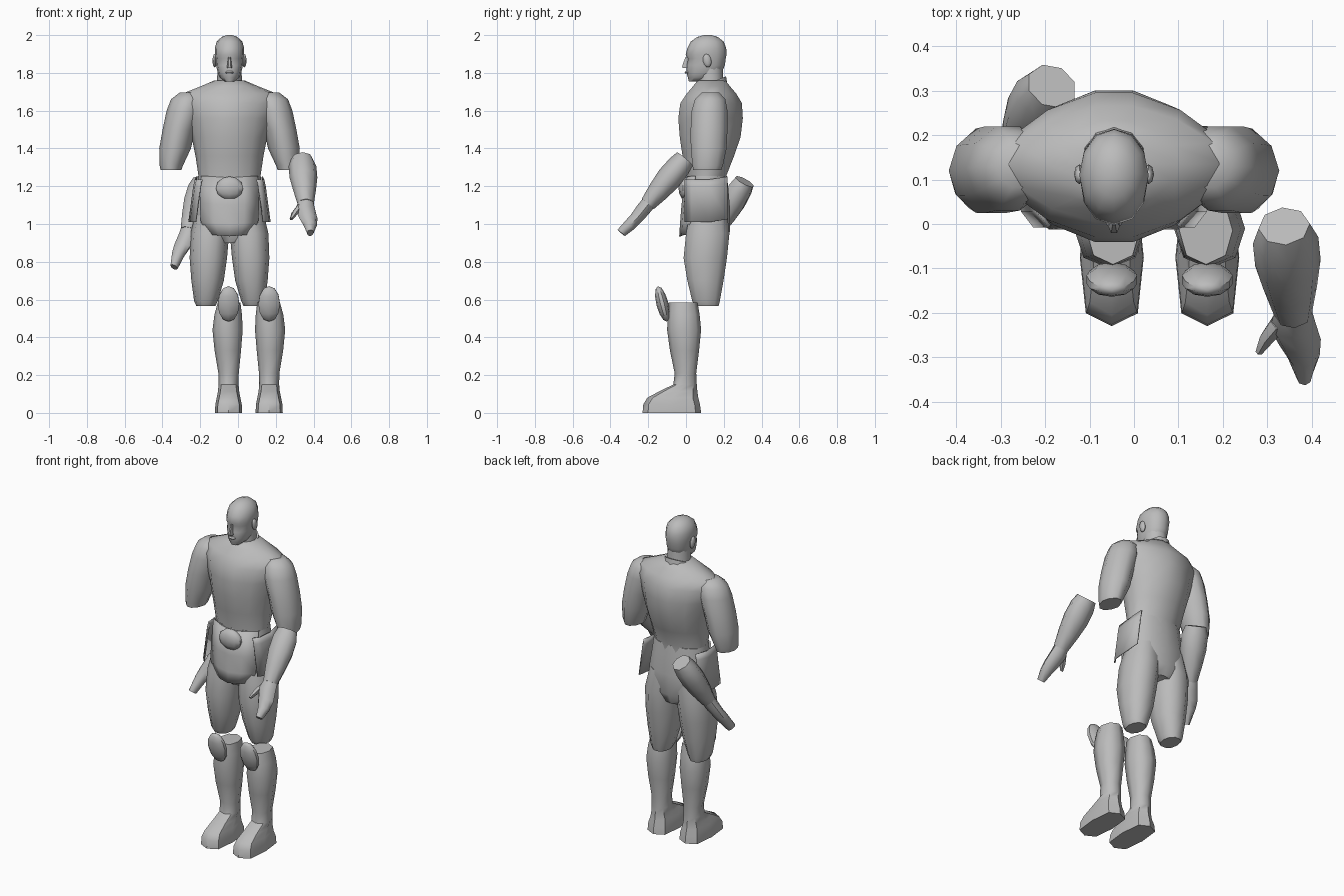
import bpy, bmesh, math
from mathutils import Vector, Matrix

cube = bpy.data.objects.get("Cube")
if cube:
    bpy.data.objects.remove(cube, do_unlink=True)

GREY = (0.5, 0.5, 0.5, 1)
mat = bpy.data.materials.new("plain_grey")
mat.use_nodes = True
mat.diffuse_color = GREY
mat.node_tree.nodes["Principled BSDF"].inputs["Base Color"].default_value = GREY

MID = -0.045   # the body's own centre line


def finish(name, bm, matrix=Matrix(), angle=45):
    """Turn a bmesh into a named, coloured, smooth shaded object."""
    bmesh.ops.transform(bm, matrix=matrix, verts=bm.verts)
    bmesh.ops.recalc_face_normals(bm, faces=bm.faces)
    mesh = bpy.data.meshes.new(name)
    bm.to_mesh(mesh)
    bm.free()
    mesh.materials.append(mat)
    obj = bpy.data.objects.new(name, mesh)
    bpy.context.collection.objects.link(obj)
    bpy.ops.object.select_all(action='DESELECT')
    obj.select_set(True)
    bpy.context.view_layer.objects.active = obj
    bpy.ops.object.shade_smooth_by_angle(angle=math.radians(angle))
    return obj


def loft(name, rings, n=12, power=1.0, matrix=Matrix(), lean=0.0, angle=45):
    """Skin rings (x, y, z, rx, ry[, power]); power > 1 is diamond, < 1 is boxy."""
    bm = bmesh.new()
    loops = []
    for x, y, z, rx, ry, *p in rings:
        p = p[0] if p else power
        loop = []
        for i in range(n):
            a = 2 * math.pi * i / n
            c, s = math.cos(a), math.sin(a)
            u = math.copysign(abs(c) ** p, c) * rx
            v = math.copysign(abs(s) ** p, s) * ry
            loop.append(bm.verts.new((x + u, y + v, z + v * lean)))
        loops.append(loop)
    for a, b in zip(loops, loops[1:]):
        for i in range(n):
            j = (i + 1) % n
            bm.faces.new((a[i], a[j], b[j], b[i]))
    bm.faces.new(loops[0])
    bm.faces.new(loops[-1])
    return finish(name, bm, matrix, angle)


def sheet(name, rows, thickness=0.008):
    """Thin panel from rows of points."""
    bm = bmesh.new()
    grid = [[bm.verts.new(p) for p in row] for row in rows]
    for a, b in zip(grid, grid[1:]):
        for i in range(len(a) - 1):
            bm.faces.new((a[i], a[i + 1], b[i + 1], b[i]))
    obj = finish(name, bm)
    mod = obj.modifiers.new("thickness", 'SOLIDIFY')
    mod.thickness = thickness
    mod.offset = 0
    return obj


def ball(name, centre, size, tilt=0.0, u=10, v=6):
    bm = bmesh.new()
    bmesh.ops.create_uvsphere(bm, u_segments=u, v_segments=v, radius=1)
    m = (Matrix.Translation(centre) @ Matrix.Rotation(tilt, 4, 'X')
         @ Matrix.Diagonal((*size, 1)))
    return finish(name, bm, m)


# Torso
loft("torso", [
    (MID, .11, 1.20, .165, .108), (MID, .11, 1.26, .165, .108),
    (MID, .118, 1.36, .18, .14), (MID, .128, 1.46, .20, .165),
    (MID, .13, 1.56, .235, .176, 1.15), (MID, .133, 1.64, .27, .168, 1.25),
    (MID, .135, 1.69, .25, .135, 1.2), (MID, .135, 1.73, .15, .1, 1.1),
    (MID, .135, 1.76, .08, .075)], n=14, angle=60)

# Neck and collar
loft("neck", [(MID, .13, 1.68, .075, .075), (MID, .13, 1.76, .066, .066),
              (MID, .125, 1.85, .062, .07)])
loft("collar", [(MID, .13, 1.70, .088, .09), (MID, .132, 1.75, .074, .08)],
     lean=.4)

# Head with face parts
loft("head", [
    (MID, .055, 1.755, .026, .04), (MID, .08, 1.775, .05, .07, .9),
    (MID, .095, 1.80, .062, .092, .9), (MID, .104, 1.84, .071, .102, .9),
    (MID, .11, 1.875, .074, .1, .9), (MID, .106, 1.895, .077, .108, .9),
    (MID, .11, 1.93, .078, .103), (MID, .112, 1.965, .068, .088),
    (MID, .114, 1.99, .042, .055), (MID, .115, 2.0, .015, .02)], angle=50)
loft("nose", [(MID, .0, 1.825, .014, .02), (MID, -.005, 1.835, .013, .018),
              (MID, .006, 1.885, .006, .01)], n=6)
loft("mouth", [(MID, .012, 1.797, .018, .016), (MID, .008, 1.803, .022, .016),
               (MID, .012, 1.811, .016, .014)], n=8)

for side, label in ((-1, "right"), (1, "left")):
    def across(d):
        return MID + side * d

    # Ears
    ball(label + "_ear", (across(.078), .112, 1.865), (.012, .022, .036), .2, 8, 6)

    # Upper arm with its cut end
    loft(label + "_upper_arm", [
        (across(.215), .13, 1.695, .05, .05), (across(.225), .128, 1.66, .085, .085),
        (across(.238), .125, 1.60, .095, .1), (across(.268), .122, 1.50, .086, .103),
        (across(.288), .12, 1.40, .084, .1), (across(.308), .115, 1.31, .062, .085),
        (across(.31), .112, 1.285, .055, .078)], n=10, power=1.1, angle=55)

    # Trouser leg
    loft(label + "_trouser_leg", [
        (across(.125), .11, .565, .05, .065), (across(.125), .106, .59, .062, .076),
        (across(.116), .103, .70, .086, .1), (across(.112), .102, .82, .099, .12),
        (across(.104), .115, .95, .102, .12), (across(.085), .12, 1.08, .09, .1)],
        n=10, power=.9, angle=55)

    # Hip plate, flared towards its lower edge and wrapped at the front
    sheet(label + "_hip_plate", [
        [(across(.145 + f), -.005, z), (across(.172 + f), .03, z),
         (across(.18 + f), .12, z), (across(.172 + f), .22, z + .015)]
        for z, f in ((1.235, 0), (1.2, .008), (1.01, .034))])

    # Boot: calf and pointed foot in one skin
    bx = .0575 + side * .1075
    loft(label + "_boot", [
        (bx, -.075, 0, .072, .155, .6), (bx, -.076, .045, .07, .15, .6),
        (bx, -.07, .08, .063, .135, .7), (bx, -.04, .115, .056, .1, .8),
        (bx, -.005, .15, .053, .062), (bx, -.003, .21, .054, .057),
        (bx + side * .004, -.008, .33, .07, .077),
        (bx + side * .005, -.01, .44, .08, .09),
        (bx + side * .002, -.012, .52, .073, .084),
        (bx - side * .003, -.015, .585, .06, .076)], n=8, power=.9, angle=50)

    # Knee guard
    ball(label + "_knee_guard", (bx, -.125, .577), (.06, .032, .097), .25, 10, 6)

# Hips
loft("hips", [
    (MID, .118, .90, .10, .09), (MID, .118, .96, .195, .115),
    (MID, .115, 1.08, .19, .118), (MID, .112, 1.19, .172, .112),
    (MID, .11, 1.255, .165, .107)], n=12, power=.9, angle=55)

# Front apron panel
sheet("apron", [
    [(MID + t * w, y + .05 * t * t, z + .01 * abs(t)) for t in (-1, -.5, 0, .5, 1)]
    for z, w, y in ((1.245, .15, -.002), (1.1, .155, -.02),
                    (1.0, .15, -.028), (.935, .112, -.032))])

# Belt buckle
ball("belt_buckle", (MID, -.005, 1.19), (.076, .035, .062))


def forearm(label, start, end, thumb):
    """Loose forearm: modelled hanging down, then aimed from start to end."""
    start, end = Vector(start), Vector(end)
    aim = end - start
    m = Matrix.Translation(start) @ aim.to_track_quat('-Z', 'Y').to_matrix().to_4x4()
    loft(label + "_forearm", [
        (0, 0, 0, .058, .055), (0, 0, -.05, .074, .064), (0, 0, -.13, .074, .068),
        (0, 0, -.22, .06, .058), (0, 0, -.31, .043, .042)], n=8, matrix=m, angle=50)
    loft(label + "_hand", [
        (0, 0, -.30, .042, .038), (thumb * .004, 0, -.35, .052, .038),
        (-thumb * .008, 0, -.41, .048, .034), (-thumb * .014, .004, -.46, .036, .032),
        (-thumb * .01, .012, -aim.length, .018, .026)], n=8, matrix=m, angle=50)
    loft(label + "_thumb", [
        (thumb * .03, .0, -.33, .022, .026), (thumb * .06, .004, -.375, .02, .02),
        (thumb * .084, .008, -.42, .009, .011)], n=6, matrix=m, angle=50)


forearm("left", (.338, -.005, 1.345), (.372, -.335, .945), 1)
forearm("right", (-.185, .31, 1.225), (-.325, .05, .765), -1)
